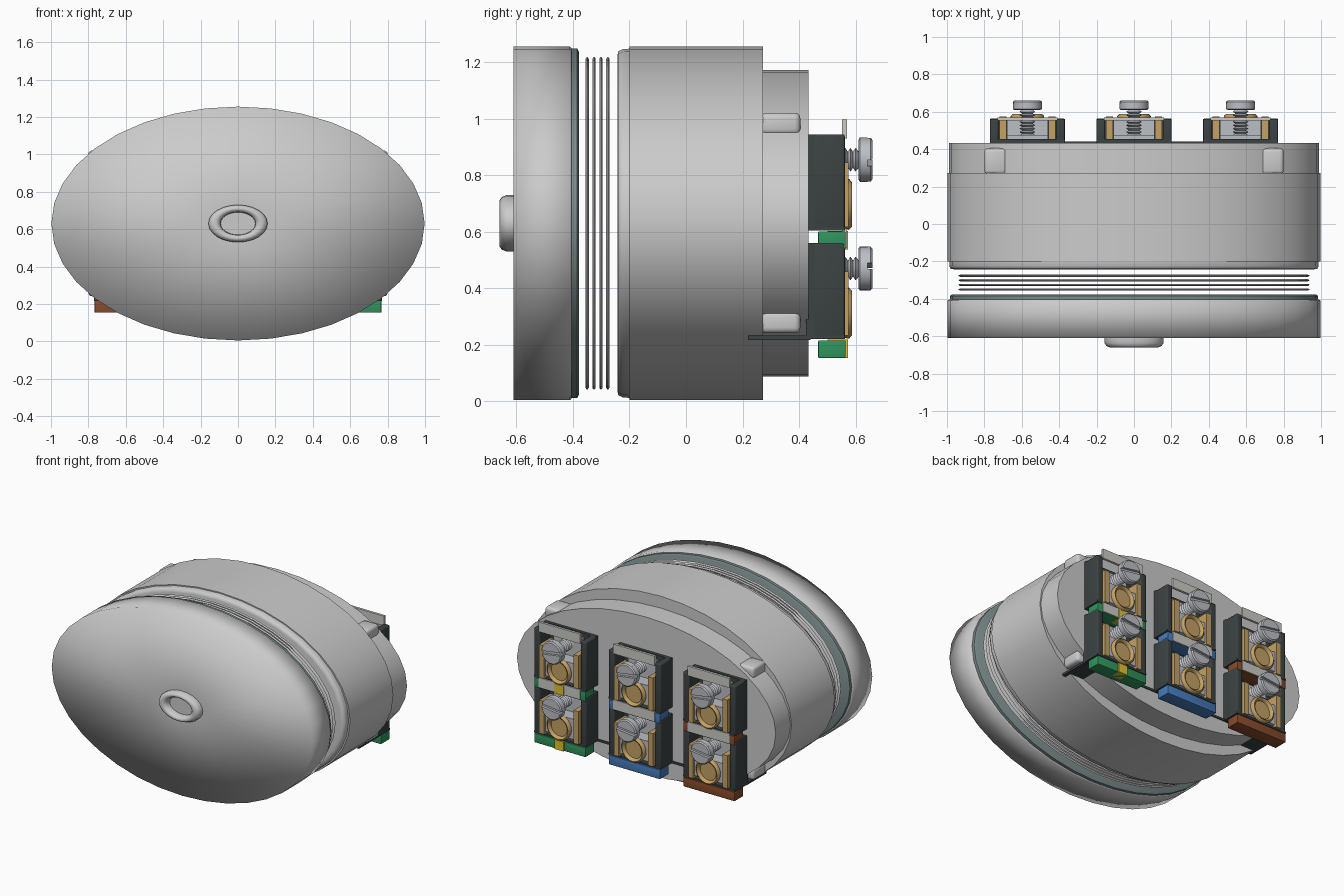
import bpy, bmesh, math
from mathutils import Vector

if "Cube" in bpy.data.objects:
    bpy.data.objects.remove(bpy.data.objects["Cube"])

CZ = 0.63  # height of the rose's axis


def material(name, rgb):
    m = bpy.data.materials.new(name)
    m.diffuse_color = (*rgb, 1)
    m.use_nodes = True
    m.node_tree.nodes["Principled BSDF"].inputs["Base Color"].default_value = m.diffuse_color
    return m


DARK = material("dark_plastic", (0.045, 0.055, 0.055))
BRASS = material("brass", (0.55, 0.36, 0.13))
STEEL = material("steel", (0.5, 0.52, 0.56))
LABEL = material("label_grey", (0.6, 0.6, 0.56))
RUBBER = material("rubber", (0.2, 0.26, 0.26))
GREEN = material("green", (0.03, 0.3, 0.11))
YELLOW = material("yellow", (0.75, 0.55, 0.03))
BLUE = material("blue", (0.06, 0.2, 0.5))
BROWN = material("brown", (0.25, 0.07, 0.025))


def finish(name, bm, mat=None, angle=None):
    bmesh.ops.recalc_face_normals(bm, faces=bm.faces)
    me = bpy.data.meshes.new(name)
    bm.to_mesh(me)
    bm.free()
    ob = bpy.data.objects.new(name, me)
    bpy.context.collection.objects.link(ob)
    if mat:
        me.materials.append(mat)
    if angle:
        bpy.ops.object.select_all(action='DESELECT')
        ob.select_set(True)
        bpy.context.view_layer.objects.active = ob
        bpy.ops.object.shade_smooth_by_angle(angle=math.radians(angle))
    return ob


def lathe(name, profile, centre=(0, CZ), n=36, mat=None, angle=40, closed=False):
    """Elliptical lathe along y; profile holds (y, x radius, z radius)."""
    bm = bmesh.new()
    cx, cz = centre
    rings = [[bm.verts.new((cx + rx * math.cos(a), y, cz + rz * math.sin(a)))
              for a in (2 * math.pi * i / n for i in range(n))]
             for y, rx, rz in profile]
    pairs = list(zip(rings, rings[1:]))
    if closed:
        pairs.append((rings[-1], rings[0]))
    for r, s in pairs:
        for i in range(n):
            j = (i + 1) % n
            bm.faces.new((r[i], r[j], s[j], s[i]))
    if not closed:
        bm.faces.new(rings[0])
        bm.faces.new(rings[-1])
    return finish(name, bm, mat, angle)


def box(name, x, y, z, mat=None, bevel=0):
    """Box from (min, max) ranges."""
    bm = bmesh.new()
    bmesh.ops.create_cube(bm, size=1)
    for v in bm.verts:
        v.co = Vector([(r[0] + r[1]) / 2 + c * (r[1] - r[0]) for r, c in zip((x, y, z), v.co)])
    if bevel:
        bmesh.ops.bevel(bm, geom=bm.edges[:], offset=bevel, segments=3, profile=0.5, affect='EDGES')
    return finish(name, bm, mat, 40 if bevel else None)


def screw(name, x, z, slot):
    """Threaded shank with a slotted head."""
    prof = [(0.46, 0.028, 0.028)]
    for i in range(8):
        y = 0.465 + i * 0.018
        prof += [(y, 0.028, 0.028), (y + 0.009, 0.042, 0.042)]
    prof.append((0.612, 0.028, 0.028))
    lathe(name + "_shank", prof, (x, z), 16, STEEL, 30)
    lathe(name + "_head", [(0.61, 0.07, 0.07), (0.615, 0.078, 0.078), (0.642, 0.078, 0.078)],
          (x, z), 24, STEEL)
    bm = bmesh.new()
    for side in (0, math.pi):  # two half discs leave the slot open
        loops = []
        for y, r in ((0.642, 0.078), (0.653, 0.078), (0.66, 0.07)):
            t = math.asin(0.011 / r)
            angs = [t + (math.pi - 2 * t) * i / 12 for i in range(13)]
            loops.append([bm.verts.new((x + r * math.cos(a + side + slot), y,
                                        z + r * math.sin(a + side + slot))) for a in angs])
        for r, s in zip(loops, loops[1:]):
            for i in range(13):
                j = (i + 1) % 13
                bm.faces.new((r[i], r[j], s[j], s[i]))
        bm.faces.new(loops[0])
        bm.faces.new(loops[-1])
    finish(name + "_slotted_top", bm, STEEL, 30)


# Front cover, its gasket and the raised cable collar
lathe("front_cover", [(-0.405, 0.99, 0.62), (-0.41, 0.998, 0.625), (-0.61, 0.998, 0.625),
                      (-0.61, 0.15, 0.095)], angle=120)
lathe("cover_gasket", [(-0.41, 0.97, 0.60), (-0.405, 0.985, 0.618), (-0.385, 0.985, 0.618),
                       (-0.378, 0.975, 0.605)], mat=RUBBER)
lathe("cable_collar", [(-0.605, 0.158, 0.1), (-0.635, 0.158, 0.1), (-0.652, 0.148, 0.093),
                       (-0.66, 0.127, 0.082), (-0.655, 0.108, 0.07), (-0.64, 0.095, 0.062),
                       (-0.612, 0.093, 0.06)], n=24, angle=60)

# Loose thread rings in the gap
for i in range(4):
    y = -0.35 + i * 0.0245
    lathe(f"thread_ring_{i + 1}", [(y - 0.006, 0.93, 0.582), (y, 0.94, 0.59), (y + 0.006, 0.93, 0.582),
                                   (y + 0.003, 0.89, 0.55), (y - 0.003, 0.89, 0.55)], closed=True)

# Main body with rounded front lip, and the raised back
lathe("main_body", [(-0.243, 0.955, 0.59), (-0.24, 0.98, 0.608), (-0.225, 0.987, 0.616),
                    (-0.2, 0.987, 0.618), (-0.2, 0.998, 0.625), (0.272, 0.998, 0.625)], angle=60)
lathe("raised_back", [(0.26, 0.99, 0.543), (0.433, 0.99, 0.543)])

# Corner clips and the base strip under the terminals
for sx in (-1, 1):
    for z in (0.28, 0.982):
        box(f"corner_clip_{'left' if sx < 0 else 'right'}_{'low' if z < 0.5 else 'high'}",
            sorted((sx * 0.68, sx * 0.80)), (0.265, 0.405), (z - 0.039, z + 0.039), bevel=0.02)
box("terminal_base_strip", (-0.77, 0.77), (0.222, 0.44), (0.217, 0.232), DARK)

# Six screw terminals: three columns, two rows
for cx, col, tag in ((-0.57, BROWN, "brown"), (0, BLUE, "blue"), (0.57, GREEN, "green")):
    for z0, row in ((0.22, "lower"), (0.605, "upper")):
        n = f"{tag}_{row}_"
        top = z0 + 0.34
        # open-topped dark housing
        box(n + "housing_back", (cx - 0.2, cx + 0.2), (0.425, 0.455), (z0, top), DARK)
        box(n + "housing_floor", (cx - 0.2, cx + 0.2), (0.43, 0.562), (z0, z0 + 0.012), DARK)
        for s, side in ((-1, "left"), (1, "right")):
            box(n + "housing_wall_" + side, sorted((cx + s * 0.155, cx + s * 0.2)),
                (0.43, 0.562), (z0, top), DARK, 0.008)
            box(n + "brass_bar_" + side, sorted((cx + s * 0.112, cx + s * 0.15)),
                (0.45, 0.575), (z0 + 0.012, z0 + 0.24), BRASS)
        # clamp block, wire ring and screw
        box(n + "clamp_block", (cx - 0.11, cx + 0.11), (0.455, 0.562), (z0 + 0.03, z0 + 0.17), STEEL)
        box(n + "clamp_plate", (cx - 0.11, cx + 0.11), (0.455, 0.475), (z0 + 0.17, z0 + 0.31), STEEL)
        zr = z0 + 0.092
        lathe(n + "wire_ring", [(0.56, 0.088, 0.088), (0.577, 0.09, 0.09), (0.588, 0.078, 0.078),
                                (0.577, 0.064, 0.064), (0.56, 0.064, 0.064)],
              (cx, zr), 24, BRASS, 60, True)
        lathe(n + "wire_ring_seat", [(0.555, 0.066, 0.066), (0.566, 0.066, 0.066)], (cx, zr), 24, BRASS)
        screw(n + "screw", cx, z0 + 0.25, -0.15 if row == "upper" else 0.12)
        # label plate above, colour strip below
        box(n + "label", (cx - 0.16, cx + 0.16), (0.553, 0.57), (z0 + 0.325, z0 + 0.392), LABEL)
        box(n + "colour_strip", (cx - 0.197, cx + 0.197), (0.468, 0.565),
            (z0 - 0.067, z0 - 0.004), col, 0.004)
        if col is GREEN:
            box(n + "yellow_stripe", (cx - 0.035, cx + 0.035), (0.5, 0.573),
                (z0 - 0.067, z0 - 0.002), YELLOW)
